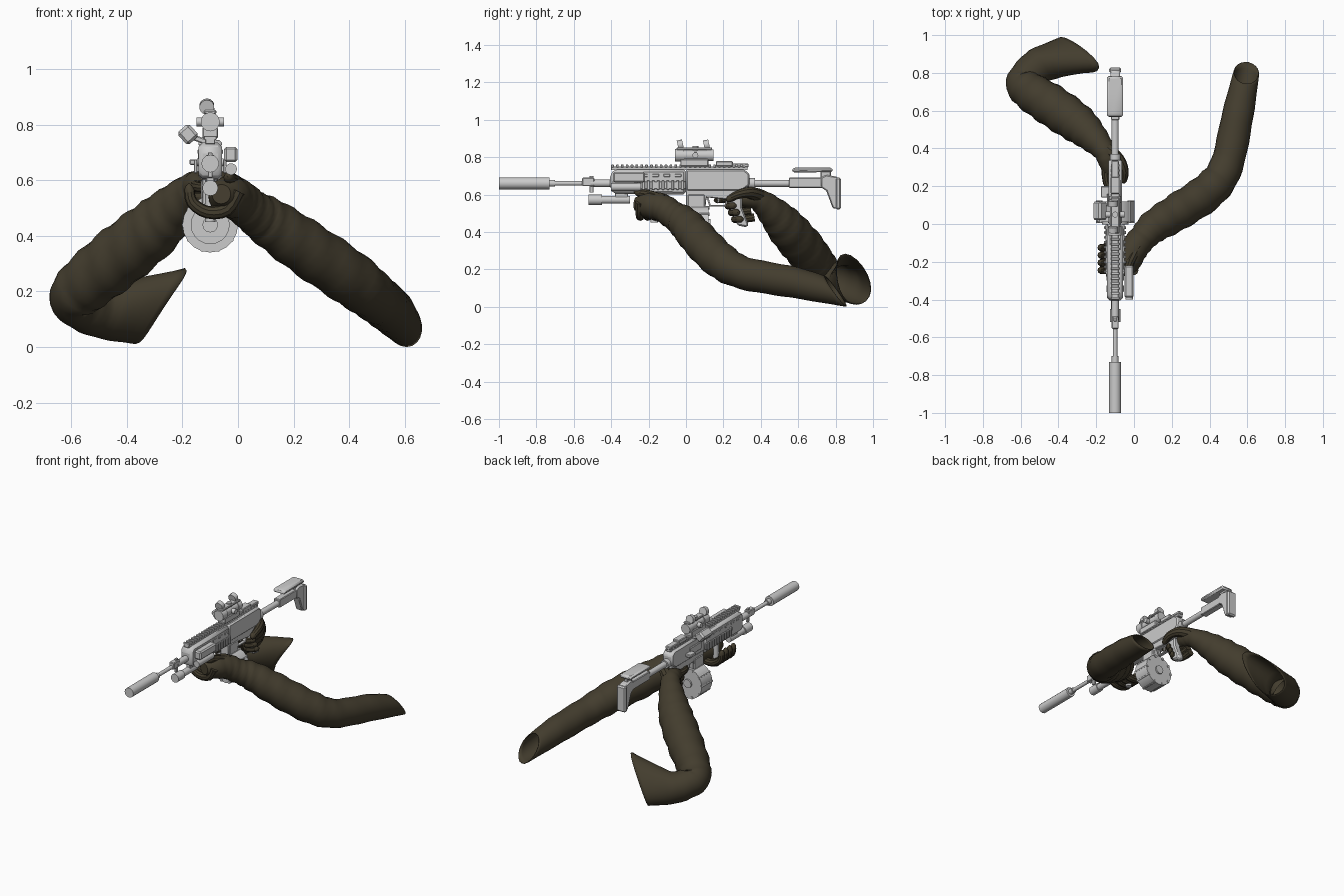
import bpy, bmesh, math
from mathutils import Vector, Matrix

if "Cube" in bpy.data.objects:
    bpy.data.objects.remove(bpy.data.objects["Cube"], do_unlink=True)


def material(name, rgb):
    m = bpy.data.materials.new(name)
    m.use_nodes = True
    m.diffuse_color = (*rgb, 1)
    m.node_tree.nodes["Principled BSDF"].inputs["Base Color"].default_value = (*rgb, 1)
    return m


GREY = material("light grey metal", (0.6, 0.6, 0.6))
CLOTH = material("dark olive cloth", (0.056, 0.046, 0.027))
G = -0.1        # centre plane of the rifle
BORE = 0.66     # barrel height
made = []


def finish(name, bm, mat):
    bmesh.ops.recalc_face_normals(bm, faces=bm.faces)
    me = bpy.data.meshes.new(name)
    bm.to_mesh(me)
    bm.free()
    me.materials.append(mat)
    ob = bpy.data.objects.new(name, me)
    bpy.context.collection.objects.link(ob)
    made.append(ob)
    return ob


def box(name, x, y, z, bevel=0.004, roll=0):
    """Box from (min, max) ranges; x is measured from the rifle plane."""
    size = [b - a for a, b in (x, y, z)]
    mid = Vector([(a + b) / 2 for a, b in (x, y, z)]) + Vector((G, 0, 0))
    bm = bmesh.new()
    bmesh.ops.create_cube(bm, size=1)
    bmesh.ops.scale(bm, vec=size, verts=bm.verts)
    if bevel:
        bmesh.ops.bevel(bm, geom=bm.edges[:], offset=bevel, segments=1, affect='EDGES')
    bmesh.ops.transform(bm, matrix=Matrix.Translation(mid) @ Matrix.Rotation(roll, 4, 'Y'), verts=bm.verts)
    return finish(name, bm, GREY)


def rod(name, a, b, r, r2=None, sides=20):
    """Cylinder or cone between two points given relative to the rifle plane."""
    a, b = Vector(a), Vector(b)
    bm = bmesh.new()
    bmesh.ops.create_cone(bm, cap_ends=True, segments=sides, radius1=r,
                          radius2=r if r2 is None else r2, depth=(b - a).length)
    turn = (b - a).to_track_quat('Z', 'Y').to_matrix().to_4x4()
    bmesh.ops.transform(bm, matrix=Matrix.Translation((a + b) / 2 + Vector((G, 0, 0))) @ turn, verts=bm.verts)
    return finish(name, bm, GREY)


def barrel_rod(name, y0, y1, r, z=BORE, x=0, sides=20):
    return rod(name, (x, y0, z), (x, y1, z), r, sides=sides)


def plate(name, outline, half, bevel=0.004):
    """Side outline (y, z) thickened across the rifle plane."""
    bm = bmesh.new()
    f = bm.faces.new([bm.verts.new((G - half, y, z)) for y, z in outline])
    new = bmesh.ops.extrude_face_region(bm, geom=[f])["geom"]
    bmesh.ops.translate(bm, vec=(2 * half, 0, 0), verts=[v for v in new if isinstance(v, bmesh.types.BMVert)])
    ob = finish(name, bm, GREY)
    m = ob.modifiers.new("bevel", 'BEVEL')
    m.width, m.segments = bevel, 1
    return ob


def teeth(name, x, z, y0, y1, step=0.026):
    ob = box(name, x, (y0, y0 + step * 0.55), z, 0.002)
    m = ob.modifiers.new("array", 'ARRAY')
    m.use_relative_offset, m.use_constant_offset = False, True
    m.constant_offset_displace = (0, step, 0)
    m.count = int((y1 - y0) / step)


def catmull(p, i, t):
    a, b, c, d = (p[max(0, min(len(p) - 1, i + k))] for k in (-1, 0, 1, 2))
    return 0.5 * (2 * b + (c - a) * t + (2 * a - 5 * b + 4 * c - d) * t * t + (3 * b - a - 3 * c + d) * t ** 3)


def limb(name, path, sides=20, steps=6, up=(0, 0, 1), opening=None, fold=0):
    """Smooth tube through (x, y, z, radius); opening(normal, tangent) shapes a torn end."""
    pts = [Vector(q) for q in path]
    line = [catmull(pts, i, k / steps) for i in range(len(pts) - 1) for k in range(steps)] + [pts[-1]]
    bm, rings, n = bmesh.new(), [], len(line)
    for i, q in enumerate(line):
        tan = (line[min(i + 1, n - 1)] - line[max(i - 1, 0)]).xyz.normalized()
        side = tan.cross(Vector(up)).normalized()
        top = side.cross(tan)
        ring = []
        for s in range(sides):
            a = 2 * math.pi * s / sides
            nor = side * math.cos(a) + top * math.sin(a)
            crease = 1 + fold * math.sin(i * 1.7 + 2 * math.sin(a)) * math.sin(math.pi * i / n)
            co = q.xyz + nor * q.w * crease
            if opening:
                co += opening(nor, tan) * max(0, (i - n + 1 + steps) / steps)
            ring.append(bm.verts.new(co))
        rings.append(ring)
    for r0, r1 in zip(rings, rings[1:]):
        for s in range(sides):
            bm.faces.new((r0[s], r0[(s + 1) % sides], r1[(s + 1) % sides], r1[s]))
    bm.faces.new(rings[0])
    if not opening:
        bm.faces.new(rings[-1])
    ob = finish(name, bm, CLOTH)
    if opening:
        ob.modifiers.new("thickness", 'SOLIDIFY').thickness = 0.005


# Barrel group
barrel_rod("suppressor", -1, -0.73, 0.032, sides=12)
barrel_rod("barrel", -0.74, -0.38, 0.012)
barrel_rod("muzzle_collar", -0.73, -0.7, 0.018)
barrel_rod("gas_block", -0.51, -0.4, 0.02)
box("front_sight_base", (-0.018, 0.018), (-0.555, -0.49), (0.645, 0.69))
box("front_sight_post", (-0.008, 0.008), (-0.515, -0.495), (0.61, 0.7), 0.002)

# Handguard and receivers
plate("handguard", [(-0.405, 0.63), (-0.39, 0.605), (0, 0.60), (0, 0.735), (-0.38, 0.735), (-0.405, 0.71)], 0.042, 0.014)
plate("upper_receiver", [(0, 0.62), (0.3, 0.62), (0.34, 0.65), (0.34, 0.71), (0.31, 0.735), (0, 0.735)], 0.036, 0.008)
plate("lower_receiver", [(0, 0.64), (0, 0.51), (0.1, 0.5), (0.11, 0.585), (0.21, 0.575), (0.33, 0.6), (0.33, 0.65)], 0.03)
box("magazine_well", (-0.034, 0.034), (0.01, 0.1), (0.5, 0.6))
box("charging_lever", (-0.075, -0.03), (0.14, 0.2), (0.655, 0.675))
box("ejection_cover", (-0.044, -0.03), (0.04, 0.16), (0.65, 0.7))
box("top_rail", (-0.018, 0.018), (-0.4, 0.33), (0.73, 0.75), 0.002)
teeth("top_rail_teeth", (-0.022, 0.022), (0.745, 0.76), -0.4, 0.33)
for sgn, tag in ((1, "left"), (-1, "right")):
    xs = lambda a, b: tuple(sorted((sgn * a, sgn * b)))
    box(tag + "_rail", xs(0.038, 0.05), (-0.26, 0), (0.63, 0.67), 0.002)
    teeth(tag + "_rail_teeth", xs(0.048, 0.058), (0.625, 0.675), -0.26, 0)
    for k in range(6):
        box(tag + "_vent", xs(0.04, 0.046), (-0.36 + k * 0.06, -0.325 + k * 0.06), (0.695, 0.71), 0.002)
    rod(tag + "_pin", (sgn * 0.04, -0.265, 0.665), (sgn * 0.048, -0.265, 0.665), 0.014, sides=12)
    rod(tag + "_scope_knob", (sgn * 0.025, 0.05, 0.81), (sgn * 0.05, 0.05, 0.81), 0.016, sides=12)
    box(tag + "_trigger_bow", xs(0.006, 0.01), (0.13, 0.22), (0.535, 0.542), 0.001)
plate("trigger_guard", [(0.11, 0.585), (0.125, 0.535), (0.215, 0.535), (0.225, 0.58), (0.215, 0.58), (0.207, 0.543), (0.132, 0.543), (0.12, 0.585)], 0.01, 0.001)
plate("trigger", [(0.165, 0.59), (0.18, 0.59), (0.178, 0.56), (0.168, 0.552), (0.17, 0.57)], 0.005, 0.001)
plate("pistol_grip", [(0.22, 0.58), (0.3, 0.59), (0.3, 0.53), (0.335, 0.44), (0.325, 0.425), (0.275, 0.435), (0.245, 0.51)], 0.024, 0.008)

# Drum magazine
barrel_rod("drum", 0.01, 0.12, 0.1, z=0.44, sides=20)
barrel_rod("drum_front_ring", -0.002, 0.02, 0.07, z=0.44, sides=20)
barrel_rod("drum_hub", -0.01, 0.13, 0.028, z=0.44, sides=12)
for k in range(10):
    a = math.tau * k / 10
    p = (0.093 * math.cos(a), 0.44 + 0.093 * math.sin(a))
    barrel_rod("drum_rib", 0.005, 0.125, 0.009, z=p[1], x=p[0], sides=8)

# Lamp, laser box and fore grip
barrel_rod("lamp_body", -0.46, -0.3, 0.021, z=0.572)
barrel_rod("lamp_head", -0.52, -0.45, 0.028, z=0.572)
box("lamp_mount", (-0.015, 0.015), (-0.38, -0.31), (0.58, 0.615))
box("laser_box", (0.05, 0.098), (-0.39, -0.22), (0.665, 0.72), 0.008)
barrel_rod("laser_tube", -0.4, -0.24, 0.021, z=0.64, x=0.075)
rod("fore_grip", (0, -0.17, 0.6), (0, -0.17, 0.45), 0.019, sides=12)

# Sights
barrel_rod("scope_body", -0.03, 0.13, 0.028, z=0.81)
barrel_rod("scope_front_bell", -0.06, -0.01, 0.034, z=0.81)
barrel_rod("scope_rear_bell", 0.11, 0.148, 0.032, z=0.81)
box("scope_mount", (-0.028, 0.028), (-0.03, 0.12), (0.75, 0.79))
rod("scope_turret", (0, 0.05, 0.83), (0, 0.05, 0.86), 0.016, sides=12)
box("mini_sight_base", (-0.022, 0.022), (-0.05, 0.14), (0.838, 0.852))
for y, tag in ((-0.03, "front"), (0.11, "rear")):
    rod("mini_sight_" + tag, (-0.012, y - 0.014, 0.862), (-0.012, y + 0.014, 0.868), 0.027, sides=14)
box("offset_sight", (-0.108, -0.052), (0.02, 0.12), (0.735, 0.795), 0.01, roll=math.radians(-42))
box("offset_sight_arm", (-0.07, 0), (0.04, 0.1), (0.735, 0.755), roll=math.radians(20))
box("rear_sight", (-0.024, 0.024), (0.16, 0.25), (0.75, 0.778))
box("rear_sight_foot", (-0.02, 0.02), (0.24, 0.335), (0.745, 0.765))

# Stock
barrel_rod("buffer_tube", 0.33, 0.76, 0.019)
barrel_rod("buffer_nut", 0.335, 0.37, 0.028)
box("stock_sleeve", (-0.022, 0.022), (0.55, 0.78), (0.635, 0.69))
plate("butt", [(0.72, 0.69), (0.75, 0.705), (0.81, 0.695), (0.825, 0.67), (0.825, 0.525), (0.785, 0.525), (0.75, 0.62), (0.72, 0.64)], 0.025, 0.006)
box("butt_pad", (-0.032, 0.032), (0.8, 0.828), (0.52, 0.69), 0.008)
plate("cheek_rest", [(0.565, 0.735), (0.58, 0.745), (0.78, 0.745), (0.785, 0.72), (0.57, 0.718)], 0.042, 0.01)
box("cheek_post", (-0.012, 0.012), (0.72, 0.775), (0.68, 0.725))

# Left arm and hand
limb("left_arm", [(-0.06, -0.27, 0.55, 0.035), (-0.04, -0.21, 0.545, 0.07), (0, -0.13, 0.53, 0.075),
                  (0.05, -0.07, 0.49, 0.075), (0.11, -0.01, 0.45, 0.088), (0.24, 0.07, 0.36, 0.098),
                  (0.4, 0.18, 0.25, 0.098), (0.49, 0.31, 0.18, 0.088), (0.55, 0.58, 0.13, 0.083),
                  (0.595, 0.8, 0.082, 0.068)],
     opening=lambda n, t: t * (-0.075 * n.z), fold=0.04)
for k in range(4):
    y = -0.245 + 0.04 * k
    limb("left_finger", [(0, y, 0.56, 0.026), (-0.04, y, 0.495, 0.025), (-0.11, y, 0.485, 0.023),
                         (-0.165, y, 0.52, 0.021), (-0.175, y, 0.57, 0.017), (-0.17, y, 0.585, 0.006)],
         sides=10, steps=3, up=(0, 1, 0))
limb("left_thumb", [(0.02, -0.12, 0.57, 0.03), (-0.02, -0.2, 0.6, 0.025), (-0.035, -0.26, 0.61, 0.018),
                    (-0.04, -0.275, 0.61, 0.005)], sides=10, steps=3)

# Right arm and hand
SPIKE = Vector((0.16, -0.07, 0.075))
limb("right_arm", [(-0.135, 0.27, 0.57, 0.03), (-0.14, 0.33, 0.58, 0.05), (-0.16, 0.39, 0.57, 0.06),
                   (-0.23, 0.47, 0.5, 0.085), (-0.31, 0.54, 0.42, 0.105), (-0.44, 0.63, 0.315, 0.11),
                   (-0.56, 0.71, 0.215, 0.1), (-0.585, 0.755, 0.17, 0.09), (-0.5, 0.84, 0.13, 0.097),
                   (-0.36, 0.915, 0.11, 0.1)],
     opening=lambda n, t: SPIKE * (0.5 + 0.5 * n.z) ** 2, fold=0.04)
for k in range(3):
    y, z = 0.24 + 0.018 * k, 0.54 - 0.036 * k
    limb("right_finger", [(-0.15, y + 0.09, z + 0.01, 0.023), (-0.145, y + 0.02, z, 0.021),
                          (-0.11, y - 0.015, z, 0.02), (-0.068, y + 0.015, z, 0.018), (-0.065, y + 0.03, z, 0.006)],
         sides=10, steps=3)
limb("right_trigger_finger", [(-0.15, 0.32, 0.58, 0.024), (-0.145, 0.22, 0.575, 0.02), (-0.11, 0.165, 0.57, 0.016),
                              (-0.095, 0.16, 0.57, 0.005)], sides=10, steps=3)
limb("right_thumb", [(-0.14, 0.39, 0.59, 0.04), (-0.08, 0.34, 0.61, 0.032), (-0.052, 0.28, 0.6, 0.024),
                     (-0.055, 0.23, 0.575, 0.018), (-0.057, 0.215, 0.57, 0.005)], sides=10, steps=3)

# Soft shading with sharp edges kept
bpy.ops.object.select_all(action='DESELECT')
for ob in made:
    ob.select_set(True)
bpy.context.view_layer.objects.active = made[0]
bpy.ops.object.shade_smooth_by_angle(angle=math.radians(35))
